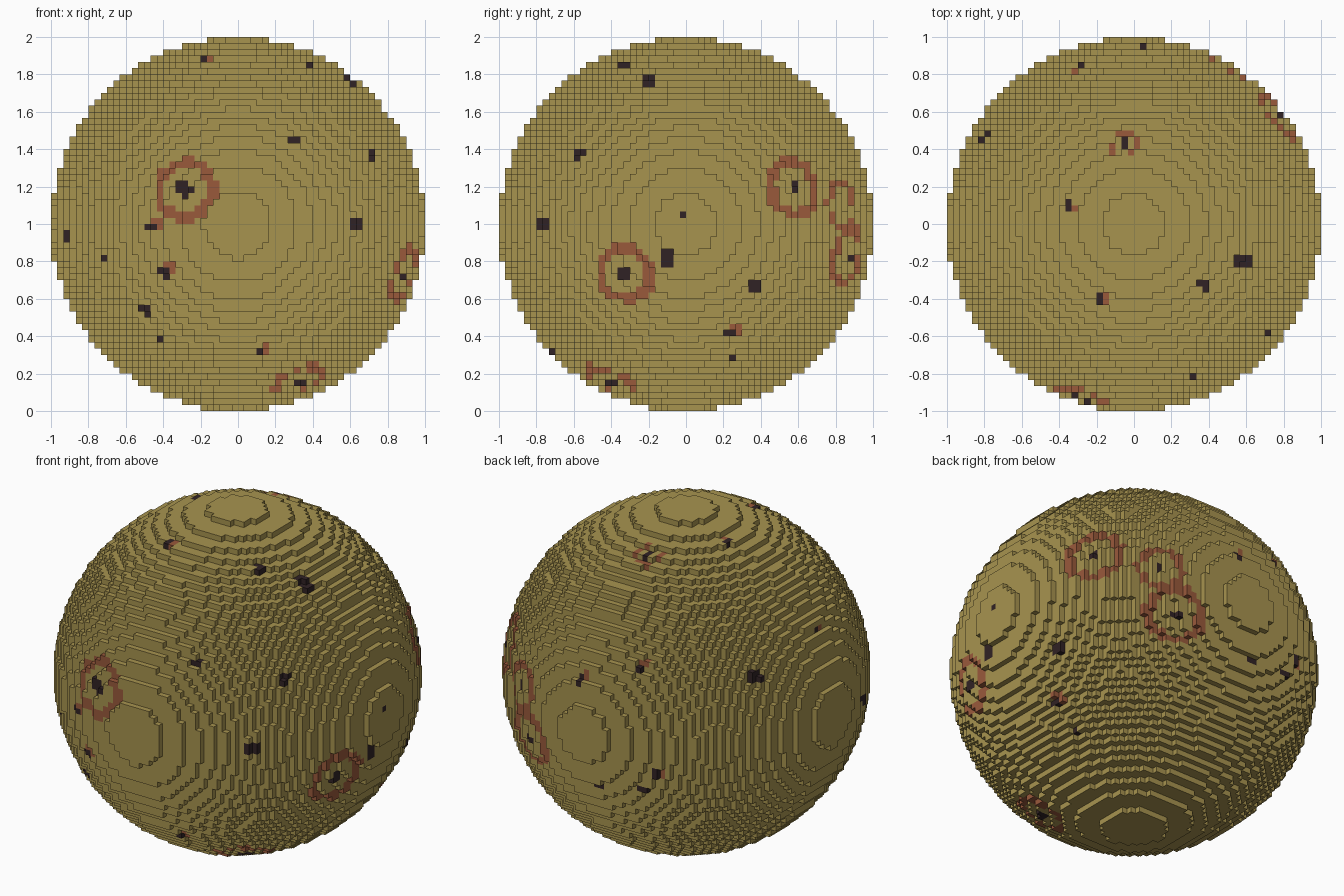
import bpy
import bmesh
from mathutils import Vector

cube = bpy.data.objects.get("Cube")
if cube:
    bpy.data.objects.remove(cube, do_unlink=True)

HALF = 30                      # blocks from the centre to each side
SIZE = 1 / HALF                # block edge length
CENTRE = Vector((-0.05, -0.05, -0.05))
RADIUS_SQ = 897.75


def make_material(name, rgb):
    mat = bpy.data.materials.new(name)
    mat.use_nodes = True
    colour = (*rgb, 1)
    mat.diffuse_color = colour
    bsdf = mat.node_tree.nodes["Principled BSDF"]
    bsdf.inputs["Base Color"].default_value = colour
    bsdf.inputs["Roughness"].default_value = 0.9
    return mat


materials = [make_material("khaki ground", (0.39, 0.295, 0.078)),
             make_material("rust rim", (0.32, 0.10, 0.044)),
             make_material("dark pit", (0.03, 0.016, 0.018))]
GROUND, RIM, PIT = range(3)

# Ringed craters: direction, ring outer radius, pit radius
craters = [((-.29, -.935, .19), .18, .045), ((.9, -.33, -.27), .17, .034),
           ((.33, -.41, -.85), .16, .034), ((.78, .59, .2), .18, .036),
           ((.52, .85, .1), .14, .034), ((.44, .88, -.18), .18, .03),
           ((-.05, .43, .9), .08, .03)]

# Small pits: direction, radius
pits = [((.38, -.33, .86), .028), ((.59, -.2, .77), .05),
        ((.31, -.83, .46), .036), ((.71, -.58, .38), .034),
        ((.63, -.77, 0), .042), ((-.92, -.38, -.06), .034),
        ((-.72, -.67, -.18), .022), ((-.5, -.73, -.46), .036),
        ((-.42, -.67, -.61), .024), ((1, -.02, .05), .02),
        ((.98, -.1, -.19), .045), ((.87, .36, -.33), .042),
        ((.62, .25, -.74), .024), ((-.81, .47, .36), .038),
        ((-.335, .9, -.28), .022), ((-.07, .95, -.32), .022)]

# Small pits with a rust fleck beside them
flecked = [((-.19, -.4, .89), .03), ((-.47, -.88, -.02), .034),
           ((-.4, -.88, -.26), .038), ((.12, -.71, -.69), .028),
           ((.77, .23, -.59), .034), ((.05, .95, .31), .034),
           ((-.29, .85, .44), .022), ((-.35, .11, .93), .028),
           ((-.88, -.02, .48), .022), ((-.43, .89, -.17), .03),
           ((-.91, -.22, -.34), .02)]

rings, dark, flecks = [], [], []
for direction, outer, pit in craters:
    d = Vector(direction).normalized()
    rings.append((d, outer * 0.67, outer))
    dark.append((d, pit))
for direction, r in pits + flecked:
    dark.append((Vector(direction).normalized(), r))
for direction, r in flecked:
    d = Vector(direction).normalized()
    side = d.cross(Vector((0, 0, 1))).normalized()
    flecks.append((d - side * 0.025 + Vector((0, 0, 0.015)), r + 0.006))


def block_colour(p):
    if any((p - d).length < r for d, r in dark):
        return PIT
    if any(a < (p - d).length < b for d, a, b in rings):
        return RIM
    if any((p - d).length < r for d, r in flecks):
        return RIM
    return GROUND


# Fill a ball with blocks
span = range(-HALF, HALF)
cx, cy, cz = CENTRE
filled = {(i, j, k) for i in span for j in span for k in span
          if (i + .5 - cx) ** 2 + (j + .5 - cy) ** 2
          + (k + .5 - cz) ** 2 <= RADIUS_SQ}

# Keep only the outward faces of the blocks
bm = bmesh.new()
corners = {}


def corner(key):
    if key not in corners:
        x, y, z = key
        corners[key] = bm.verts.new((x * SIZE, y * SIZE, (z + HALF) * SIZE))
    return corners[key]


for cell in filled:
    colour = None
    for axis in range(3):
        for step in (-1, 1):
            beside = list(cell)
            beside[axis] += step
            if tuple(beside) in filled:
                continue
            if colour is None:
                middle = Vector([c + 0.5 for c in cell])
                colour = block_colour(middle.normalized())
            u, v = (axis + 1) % 3, (axis + 2) % 3
            loop = []
            for du, dv in ((0, 0), (1, 0), (1, 1), (0, 1)):
                key = list(cell)
                key[axis] += step > 0
                key[u] += du
                key[v] += dv
                loop.append(corner(tuple(key)))
            if step < 0:
                loop.reverse()
            face = bm.faces.new(loop)
            face.material_index = colour

mesh = bpy.data.meshes.new("block_planet")
bm.to_mesh(mesh)
bm.free()
for mat in materials:
    mesh.materials.append(mat)
planet = bpy.data.objects.new("block_planet", mesh)
bpy.context.collection.objects.link(planet)
